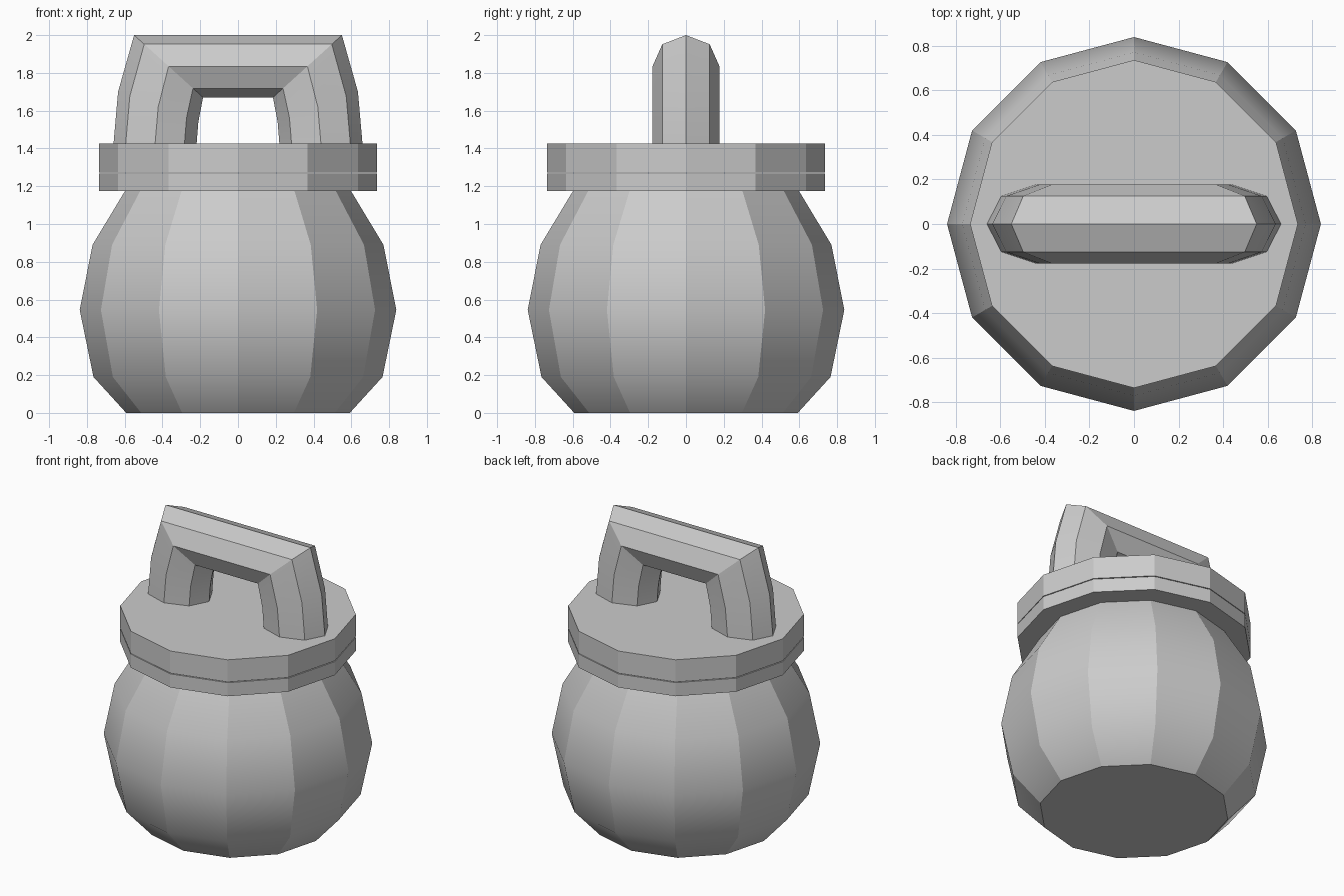
import bpy, math

if "Cube" in bpy.data.objects:
    bpy.data.objects.remove(bpy.data.objects["Cube"])

SIDES = 12

def make_object(name, verts, faces):
    mesh = bpy.data.meshes.new(name)
    mesh.from_pydata(verts, [], faces)
    mesh.update()
    obj = bpy.data.objects.new(name, mesh)
    bpy.context.collection.objects.link(obj)
    return obj

def skin(name, rings):
    """Closed solid running through a list of equal-sized rings."""
    n = len(rings[0])
    verts = [v for ring in rings for v in ring]
    faces = []
    for r in range(len(rings) - 1):
        for i in range(n):
            j = (i + 1) % n
            faces.append((r*n + i, r*n + j, (r+1)*n + j, (r+1)*n + i))
    faces.append(tuple(reversed(range(n))))
    last = (len(rings) - 1) * n
    faces.append(tuple(range(last, last + n)))
    return make_object(name, verts, faces)

def lathe(name, profile):
    rings = []
    for r, z in profile:
        rings.append([(r * math.cos(2*math.pi*i/SIDES),
                       r * math.sin(2*math.pi*i/SIDES), z) for i in range(SIDES)])
    return skin(name, rings)

# Round pot body: smooth up each stave, crisp between staves
body = lathe("pot_body", [(0.592, 0), (0.765, 0.19), (0.838, 0.545),
                          (0.77, 0.89), (0.595, 1.18)])
mesh = body.data
for poly in mesh.polygons:
    poly.use_smooth = len(poly.vertices) == 4
for edge in mesh.edges:
    a, b = (mesh.vertices[i].co for i in edge.vertices)
    is_end = a.z == b.z and (a.z < 0.01 or a.z > 1.17)
    edge.use_edge_sharp = is_end or abs(a.z - b.z) > 0.01

# Rim and lid, separated by a hairline gap
lathe("pot_rim", [(0.735, 1.175), (0.735, 1.268)])
lathe("lid", [(0.735, 1.273), (0.735, 1.425)])

# Handle: octagonal tube arched over the lid
# station = centre x, x spread, centre z, z spread
stations = [(0.44, 0.22, 1.415, 0.0), (0.4225, 0.2125, 1.62, 0.08),
            (0.3675, 0.1825, 1.835, 0.165)]
stations += [(-x, -dx, z, dz) for x, dx, z, dz in reversed(stations)]
rings = []
for x, dx, z, dz in stations:
    ring = []
    for i in range(8):
        t = math.pi * i / 4
        ring.append((x + dx*math.cos(t), 0.177*math.sin(t), z + dz*math.cos(t)))
    rings.append(ring)
handle = skin("lid_handle", rings)
bpy.context.view_layer.objects.active = handle
handle.select_set(True)
bpy.ops.object.shade_smooth_by_angle(angle=math.radians(25))
